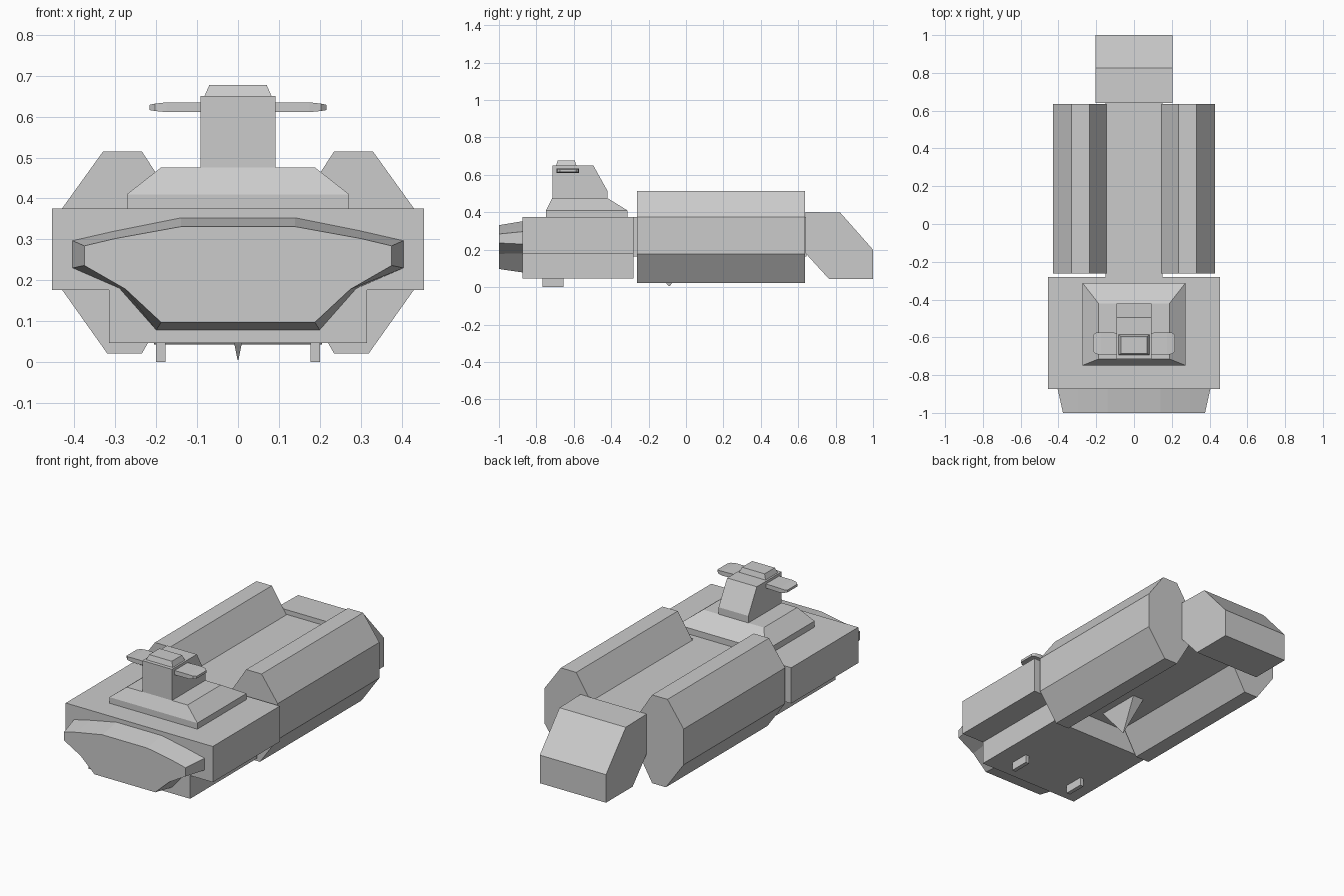
import bpy, bmesh

if "Cube" in bpy.data.objects:
    bpy.data.objects.remove(bpy.data.objects["Cube"])


def loft(name, rings):
    """Skin a closed solid through rings of equal point count."""
    bm = bmesh.new()
    rows = [[bm.verts.new(p) for p in ring] for ring in rings]
    n = len(rows[0])
    for a, b in zip(rows, rows[1:]):
        for i in range(n):
            j = (i + 1) % n
            bm.faces.new((a[i], a[j], b[j], b[i]))
    bm.faces.new(rows[0])
    bm.faces.new(rows[-1])
    bmesh.ops.recalc_face_normals(bm, faces=bm.faces)
    mesh = bpy.data.meshes.new(name)
    bm.to_mesh(mesh)
    bm.free()
    ob = bpy.data.objects.new(name, mesh)
    bpy.context.collection.objects.link(ob)
    return ob


def along_y(name, profile, y0, y1):
    return loft(name, [[(x, y, z) for x, z in profile] for y in (y0, y1)])


def along_x(name, profile, x0, x1):
    return loft(name, [[(x, y, z) for y, z in profile] for x in (x0, x1)])


def stack(name, levels):
    """Rectangles centred on x, one per (half width, y0, y1, z)."""
    return loft(name, [[(-w, y0, z), (w, y0, z), (w, y1, z), (-w, y1, z)]
                       for w, y0, y1, z in levels])


def mirrored(half):
    return half + [(-x, z) for x, z in reversed(half)]


def mirror_x(ob):
    ob.modifiers.new("mirror", 'MIRROR').use_axis[0] = True


# Forward hull with stepped underside, and the spine between the pods
along_y("forward_hull", mirrored([(0.455, 0.376), (0.455, 0.176), (0.315, 0.176), (0.315, 0.046)]),
        -0.873, -0.28)
stack("spine", [(0.15, -0.3, 0.645, 0.165), (0.15, -0.3, 0.645, 0.376)])

# Tapered nose plate
nose_back = mirrored([(0.14, 0.353), (0.30, 0.321), (0.405, 0.297), (0.405, 0.23),
                      (0.29, 0.18), (0.20, 0.078)])
nose_front = mirrored([(0.14, 0.331), (0.30, 0.302), (0.376, 0.284), (0.376, 0.236),
                       (0.275, 0.178), (0.188, 0.097)])
loft("nose", [[(x, -0.87, z) for x, z in nose_back], [(x, -1.0, z) for x, z in nose_front]])

# Eight-sided side pods
pod = [(0.33, 0.515), (0.43, 0.376), (0.43, 0.176), (0.32, 0.021),
       (0.235, 0.021), (0.145, 0.176), (0.145, 0.376), (0.235, 0.515)]
mirror_x(along_y("side_pod", pod, -0.263, 0.635))

# Rear engine block
along_x("engine_block", [(0.64, 0.402), (0.825, 0.398), (1.0, 0.20), (1.0, 0.043),
                         (0.765, 0.043), (0.64, 0.18)], -0.205, 0.205)

# Bridge: sloped base, tower and roof cap
stack("bridge_base", [(0.272, -0.748, -0.313, 0.37), (0.272, -0.748, -0.313, 0.41),
                      (0.188, -0.715, -0.42, 0.476)])
along_x("bridge_tower", [(-0.715, 0.47), (-0.715, 0.65), (-0.495, 0.65),
                         (-0.42, 0.515), (-0.42, 0.47)], -0.092, 0.092)
stack("bridge_cap", [(0.083, -0.695, -0.585, 0.648), (0.07, -0.685, -0.595, 0.678)])

# Bridge wings, thinning at the tips
wing = [(x, y0, y1, z0, z1) for x, y0, y1, z0, z1 in (
    (0.08, -0.692, -0.577, 0.611, 0.635),
    (0.175, -0.692, -0.572, 0.611, 0.635),
    (0.203, -0.688, -0.576, 0.614, 0.632),
    (0.216, -0.675, -0.588, 0.616, 0.629))]
mirror_x(loft("bridge_wing", [[(x, a, c), (x, b, c), (x, b, d), (x, a, d)]
                              for x, a, b, c, d in wing]))

# Landing pegs and belly fin
mirror_x(along_x("landing_peg", [(-0.767, 0.0), (-0.655, 0.0), (-0.655, 0.06), (-0.767, 0.06)],
                 0.177, 0.2))
stack("belly_fin", [(0.035, -0.22, 0.04, 0.17), (0.001, -0.093, -0.087, 0.005)])
